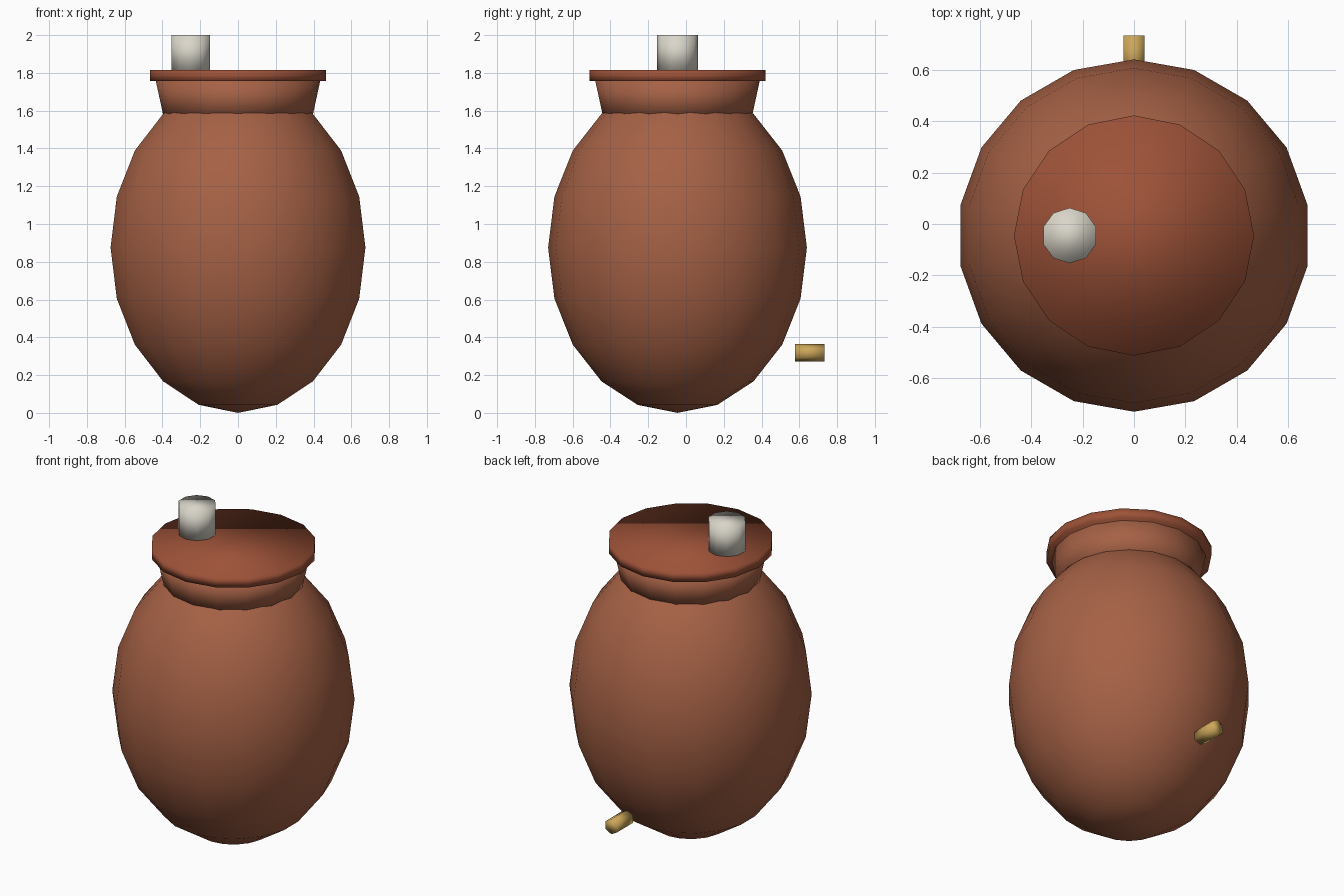
import bpy
import math

if "Cube" in bpy.data.objects:
    bpy.data.objects.remove(bpy.data.objects["Cube"])

CY = -0.045  # pot axis sits slightly forward of the origin


def finish(name, color):
    ob = bpy.context.object
    ob.name = name
    mat = bpy.data.materials.new(name + "_colour")
    mat.diffuse_color = (*color, 1)
    mat.use_nodes = True
    mat.node_tree.nodes["Principled BSDF"].inputs["Base Color"].default_value = mat.diffuse_color
    ob.data.materials.append(mat)
    for p in ob.data.polygons:
        p.use_smooth = True
    return ob


def frustum(name, color, sides, r1, r2, depth, loc, rot=(0, 0, 0)):
    bpy.ops.mesh.primitive_cone_add(vertices=sides, radius1=r1, radius2=r2,
                                    depth=depth, location=loc, rotation=rot)
    return finish(name, color)


CLAY = (0.38, 0.12, 0.06)
LID = (0.34, 0.085, 0.04)

# egg-shaped body
bpy.ops.mesh.primitive_uv_sphere_add(segments=18, ring_count=10, radius=1,
                                     location=(0, CY, 0.875))
bpy.context.object.scale = (0.685, 0.685, 0.875)
finish("pot_body", CLAY)

# flared neck, sunk into the body and the lid
frustum("neck", CLAY, 16, 0.39, 0.438, 0.22, (0, CY, 1.66))

# flat lid
frustum("lid", LID, 16, 0.467, 0.467, 0.06, (0, CY, 1.786))

# pale pipe on the lid
frustum("lid_pipe", (0.7, 0.67, 0.59), 10, 0.108, 0.108, 0.19, (-0.25, CY, 1.905))

# brass drain spout at the back
frustum("drain_spout", (0.6, 0.38, 0.1), 6, 0.047, 0.047, 0.155,
        (0, 0.655, 0.318), (math.pi / 2, 0, 0))
